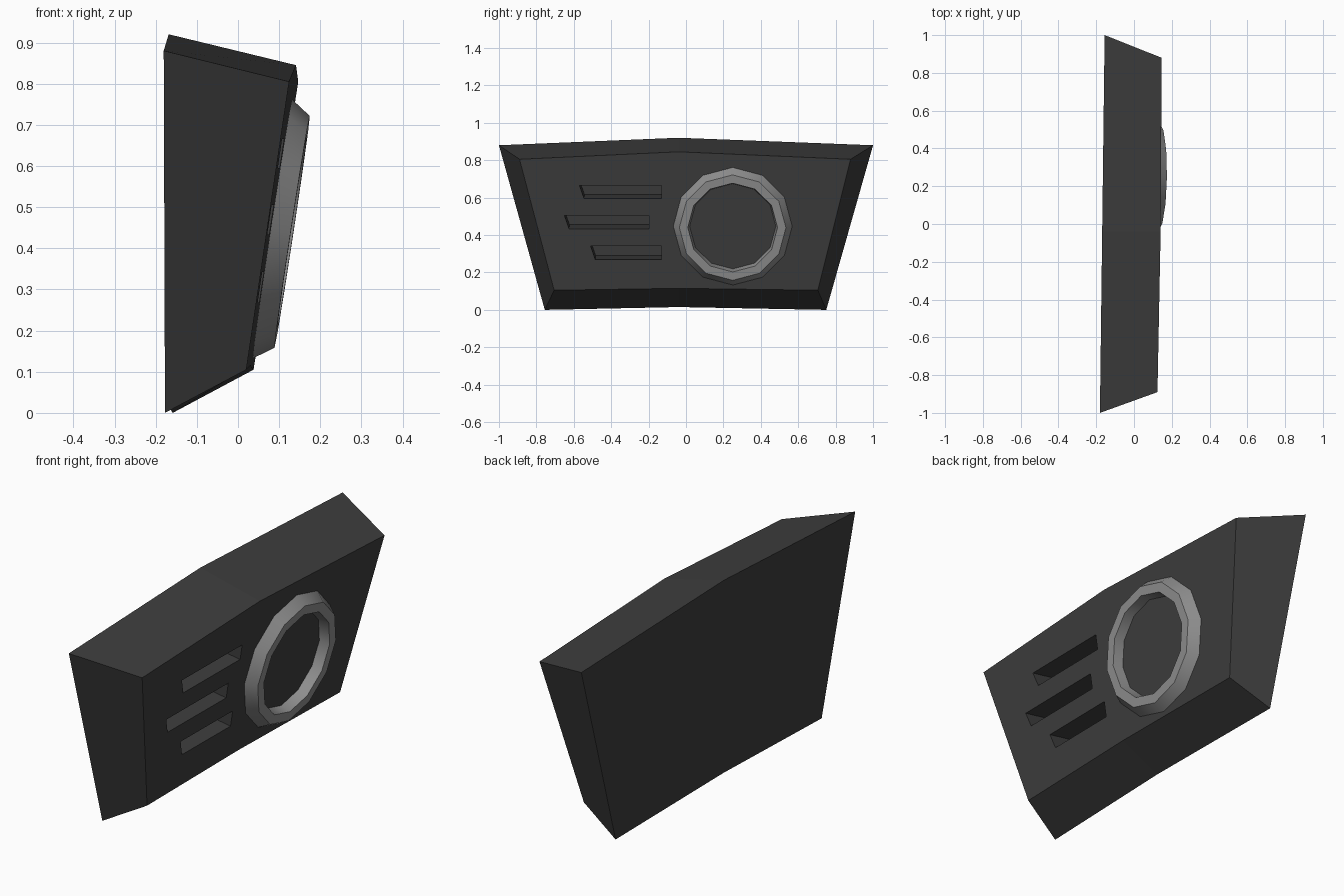
import bpy, bmesh, math
from mathutils import Vector

cube = bpy.data.objects.get("Cube")
if cube:
    bpy.data.objects.remove(cube, do_unlink=True)


def material(name, value):
    m = bpy.data.materials.new(name)
    m.use_nodes = True
    m.diffuse_color = (value, value, value, 1)
    m.node_tree.nodes["Principled BSDF"].inputs["Base Color"].default_value = (value, value, value, 1)
    return m


def back_x(y, z):
    return -0.168 + 0.0125 * y


def panel_x(y, z):
    return 0.029 + 0.152 * (z - 0.105) + 0.0125 * y


def finish(bm, name, mat):
    bmesh.ops.recalc_face_normals(bm, faces=bm.faces)
    mesh = bpy.data.meshes.new(name)
    bm.to_mesh(mesh)
    bm.free()
    obj = bpy.data.objects.new(name, mesh)
    bpy.context.collection.objects.link(obj)
    if mat:
        mesh.materials.append(mat)
    return obj


def loft(name, loops, mat=None, closed=False):
    """Join matching point loops; cap the ends or close the chain."""
    bm = bmesh.new()
    rings = [[bm.verts.new(p) for p in loop] for loop in loops]
    pairs = list(zip(rings, rings[1:]))
    if closed:
        pairs.append((rings[-1], rings[0]))
    else:
        bm.faces.new(rings[0])
        bm.faces.new(rings[-1])
    n = len(rings[0])
    for a, b in pairs:
        for i in range(n):
            j = (i + 1) % n
            bm.faces.new((a[i], a[j], b[j], b[i]))
    return finish(bm, name, mat)


dark = material("charcoal", 0.047)
metal = material("grey metal", 0.27)

# Housing: six-sided back outline tapering to a tilted front panel
back = [(-1, 0.88), (-0.04, 0.92), (1, 0.88), (0.75, 0), (-0.04, 0.015), (-0.755, 0)]
front = [(-0.89, 0.805), (-0.04, 0.845), (0.88, 0.805), (0.705, 0.105), (-0.04, 0.115), (-0.705, 0.105)]
housing = loft("housing", [[(back_x(y, z), y, z) for y, z in back],
                           [(panel_x(y, z), y, z) for y, z in front]], dark)

# Panel directions
normal = Vector((1, -0.0125, -0.152)).normalized()
across = Vector((0.0125, 1, 0)).normalized()
up = normal.cross(across)

# Vent slots: left, right, bottom, top
slots = [(-0.57, -0.13, 0.595, 0.666), (-0.65, -0.197, 0.433, 0.505), (-0.51, -0.13, 0.268, 0.342)]
for left, right, low, high in slots:
    outline = [(left, high), (right, high), (right, low), (left + 0.025, low)]
    mouth = [Vector((panel_x(y, z), y, z)) for y, z in outline]
    cutter = loft("slot_cutter", [[p + normal * 0.02 for p in mouth],
                                  [p - normal * 0.15 for p in mouth]])
    cutter.hide_render = True
    mod = housing.modifiers.new("slot", "BOOLEAN")
    mod.operation = "DIFFERENCE"
    mod.solver = "EXACT"
    mod.object = cutter
    bpy.context.view_layer.objects.active = housing
    bpy.ops.object.modifier_apply(modifier=mod.name)
    bpy.data.objects.remove(cutter, do_unlink=True)

# Lamp ring: twelve-sided bezel with bevelled walls
centre = Vector((panel_x(0.25, 0.447), 0.25, 0.447))
profile = [(0.32, -0.003), (0.285, 0.048), (0.24, 0.048), (0.23, -0.003)]
angles = [math.radians(30 * i) for i in range(12)]
ring = loft("lamp_ring", [[centre + normal * h + (across * math.cos(a) + up * math.sin(a)) * r
                           for a in angles] for r, h in profile], metal, closed=True)
bpy.ops.object.select_all(action="DESELECT")
ring.select_set(True)
bpy.context.view_layer.objects.active = ring
bpy.ops.object.shade_smooth_by_angle(angle=math.radians(35))
